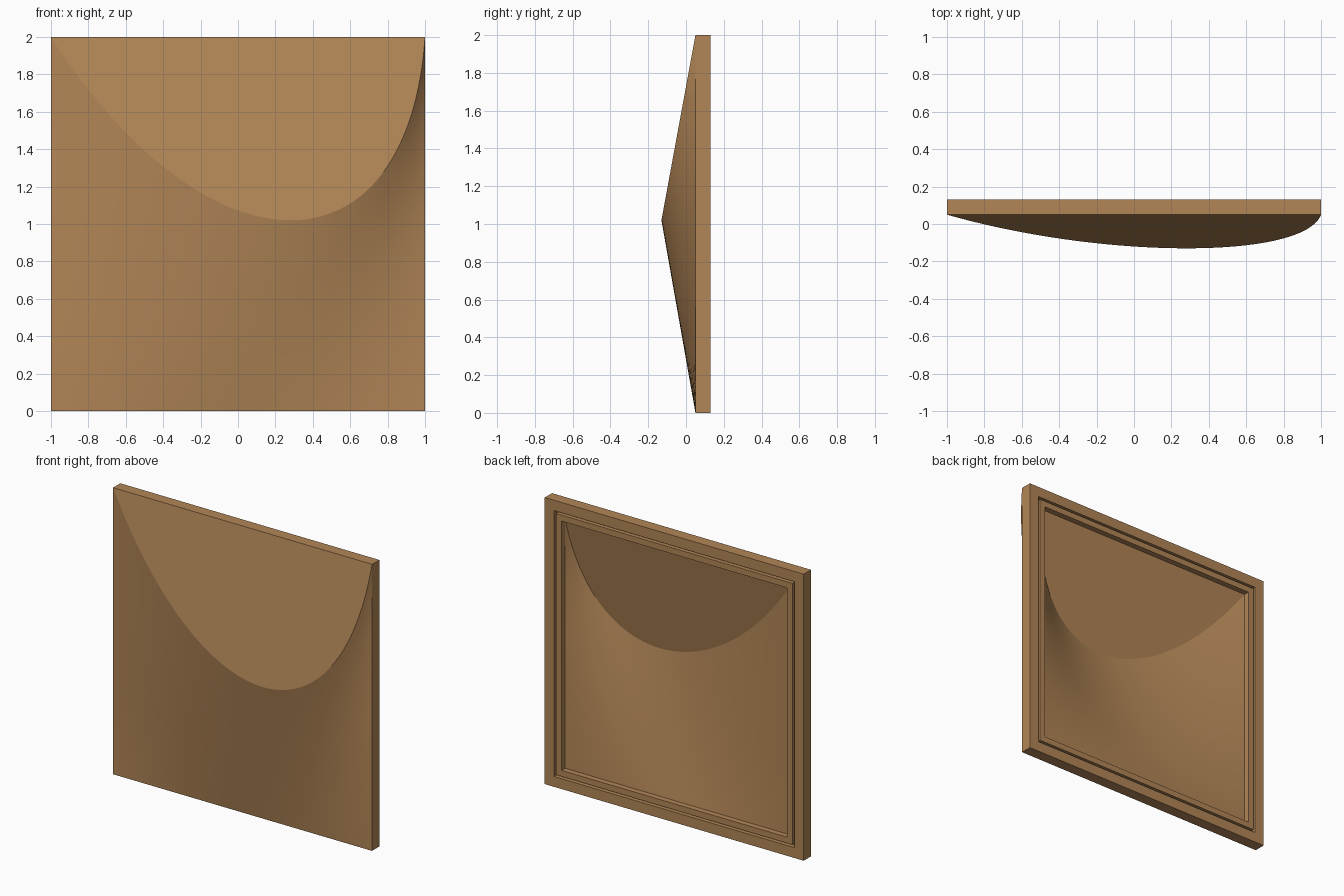
import bpy
import bmesh

if "Cube" in bpy.data.objects:
    bpy.data.objects.remove(bpy.data.objects["Cube"])

wood = bpy.data.materials.new("warm_tan")
wood.diffuse_color = (0.445, 0.239, 0.095, 1)
wood.use_nodes = True
wood.node_tree.nodes["Principled BSDF"].inputs["Base Color"].default_value = wood.diffuse_color


def finish(name, bm, angle=None):
    me = bpy.data.meshes.new(name)
    bm.to_mesh(me)
    bm.free()
    me.materials.append(wood)
    ob = bpy.data.objects.new(name, me)
    bpy.context.collection.objects.link(ob)
    if angle:
        bpy.ops.object.select_all(action='DESELECT')
        ob.select_set(True)
        bpy.context.view_layer.objects.active = ob
        bpy.ops.object.shade_smooth_by_angle(angle=angle)
    return ob


def ridge(t):
    """Crease curve: x position and bulge amount (0 at the ends, 1 at the peak)."""
    s = 1 - t
    x = -s**3 + 3 * s * s * t * -0.16 + 3 * s * t * t * 0.91 + t**3
    return x, 4 * s * t


def patch(name, half, base_y, depth, drop, upper, facing_back):
    """Ruled surface from the crease to the evenly divided top or bottom edge."""
    n, rows = 96, 1 if upper else 24
    bm = bmesh.new()
    cols = []
    for i in range(n + 1):
        x, b = ridge(i / n)
        edge_x = 2 * i / n - 1
        rz = 2 - drop * b                   # crease height
        col = []
        for j in range(rows + 1):
            k = j / rows                    # 0 at panel edge, 1 at crease
            z = 2 + (rz - 2) * k if upper else rz * k
            px = edge_x + (x - edge_x) * k
            col.append(bm.verts.new((px * half, base_y - depth * b * k,
                                     1 + (z - 1) * half)))
        cols.append(col)
    for a, c in zip(cols, cols[1:]):
        for j in range(rows):
            bm.faces.new((a[j], c[j], c[j + 1], a[j + 1]))
    bmesh.ops.remove_doubles(bm, verts=bm.verts, dist=1e-5)
    for f in bm.faces:
        f.normal_update()
        if (f.normal.y > 0) != facing_back:
            f.normal_flip()
    finish(name, bm, 0.8)


# bulged front skin
patch("front_upper_face", 1, 0.05, 0.18, 0.98, True, False)
patch("front_lower_curve", 1, 0.05, 0.18, 0.98, False, False)

# hollow seen from the back
patch("hollow_upper_face", 0.87, 0.09, 0.15, 0.91, True, True)
patch("hollow_lower_curve", 0.87, 0.09, 0.15, 0.91, False, True)

# square frame: sides, back rim with a gasket groove, inner lip
bm = bmesh.new()
profile = [(1, 0.05), (1, 0.13), (0.928, 0.13), (0.928, 0.10),
           (0.912, 0.10), (0.912, 0.13), (0.87, 0.13), (0.87, 0.09)]
rings = [[bm.verts.new((sx * h, y, 1 + sz * h))
          for sx, sz in ((-1, -1), (1, -1), (1, 1), (-1, 1))]
         for h, y in profile]
for a, b in zip(rings, rings[1:]):
    for i in range(4):
        j = (i + 1) % 4
        bm.faces.new((a[i], b[i], b[j], a[j]))
for f in bm.faces:
    f.normal_update()
# the outermost bottom wall must face down
bm.faces.ensure_lookup_table()
if bm.faces[0].normal.z > 0:
    bmesh.ops.reverse_faces(bm, faces=bm.faces)
finish("frame", bm)
